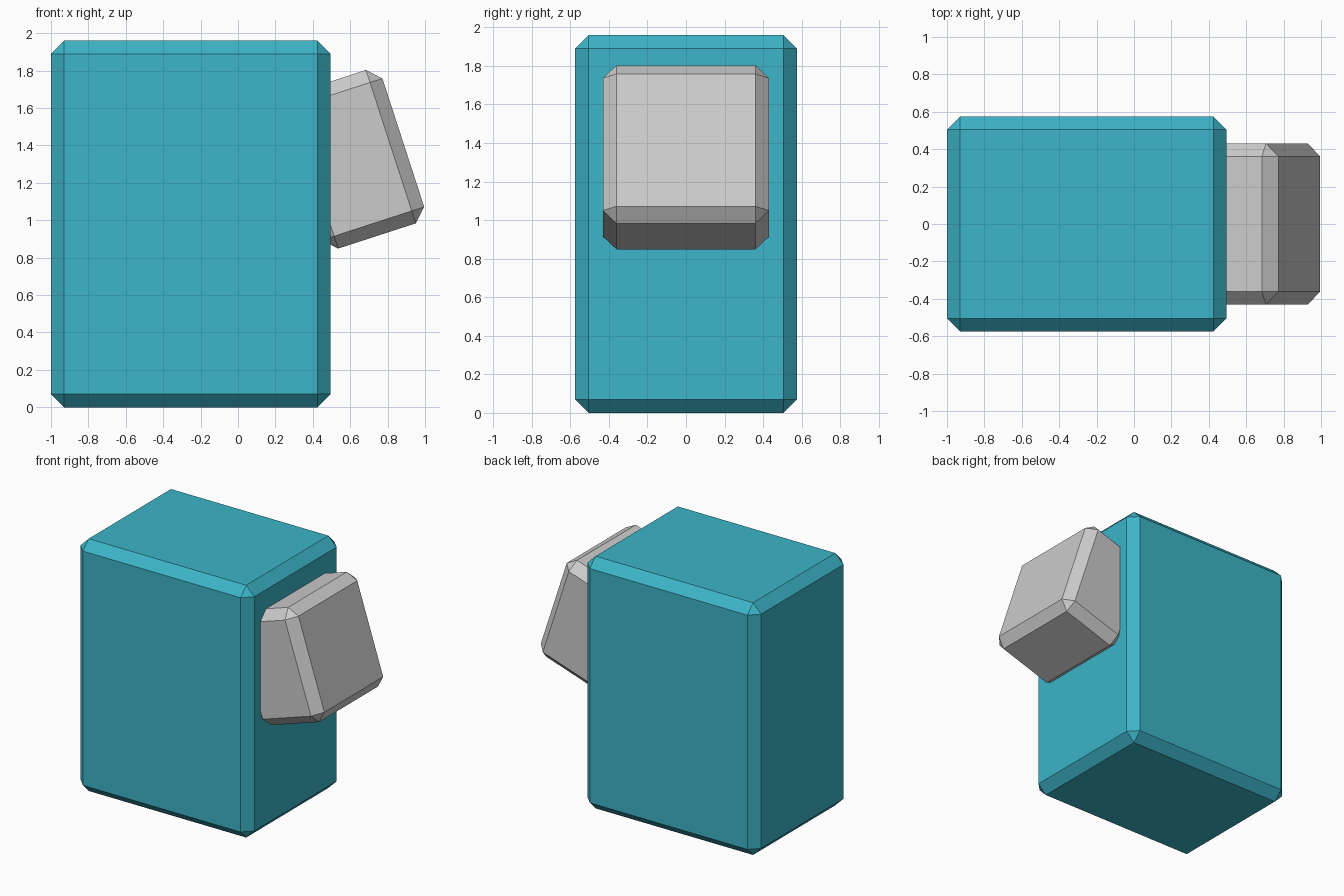
import bpy, math

if "Cube" in bpy.data.objects:
    bpy.data.objects.remove(bpy.data.objects["Cube"])


def chamfered_box(name, size, location, tilt=0.0, chamfer=0.07):
    bpy.ops.mesh.primitive_cube_add(size=1, location=location)
    obj = bpy.context.object
    obj.name = name
    obj.data.name = name
    for v in obj.data.vertices:
        v.co = [c * s for c, s in zip(v.co, size)]
    obj.rotation_euler.y = tilt
    bevel = obj.modifiers.new("chamfer", 'BEVEL')
    bevel.width = chamfer
    bevel.segments = 1
    bevel.limit_method = 'NONE'
    return obj


# Upright main block
body = chamfered_box("body", (1.494, 1.15, 1.96), (-0.253, 0, 0.98))
teal = bpy.data.materials.new("teal")
teal.diffuse_color = (0.045, 0.46, 0.58, 1)
teal.use_nodes = True
teal.node_tree.nodes["Principled BSDF"].inputs["Base Color"].default_value = teal.diffuse_color
body.data.materials.append(teal)

# Tilted block sunk into the right side
chamfered_box("tilted_block", (0.576, 0.862, 0.862), (0.61, 0, 1.326),
              tilt=math.radians(-18))
